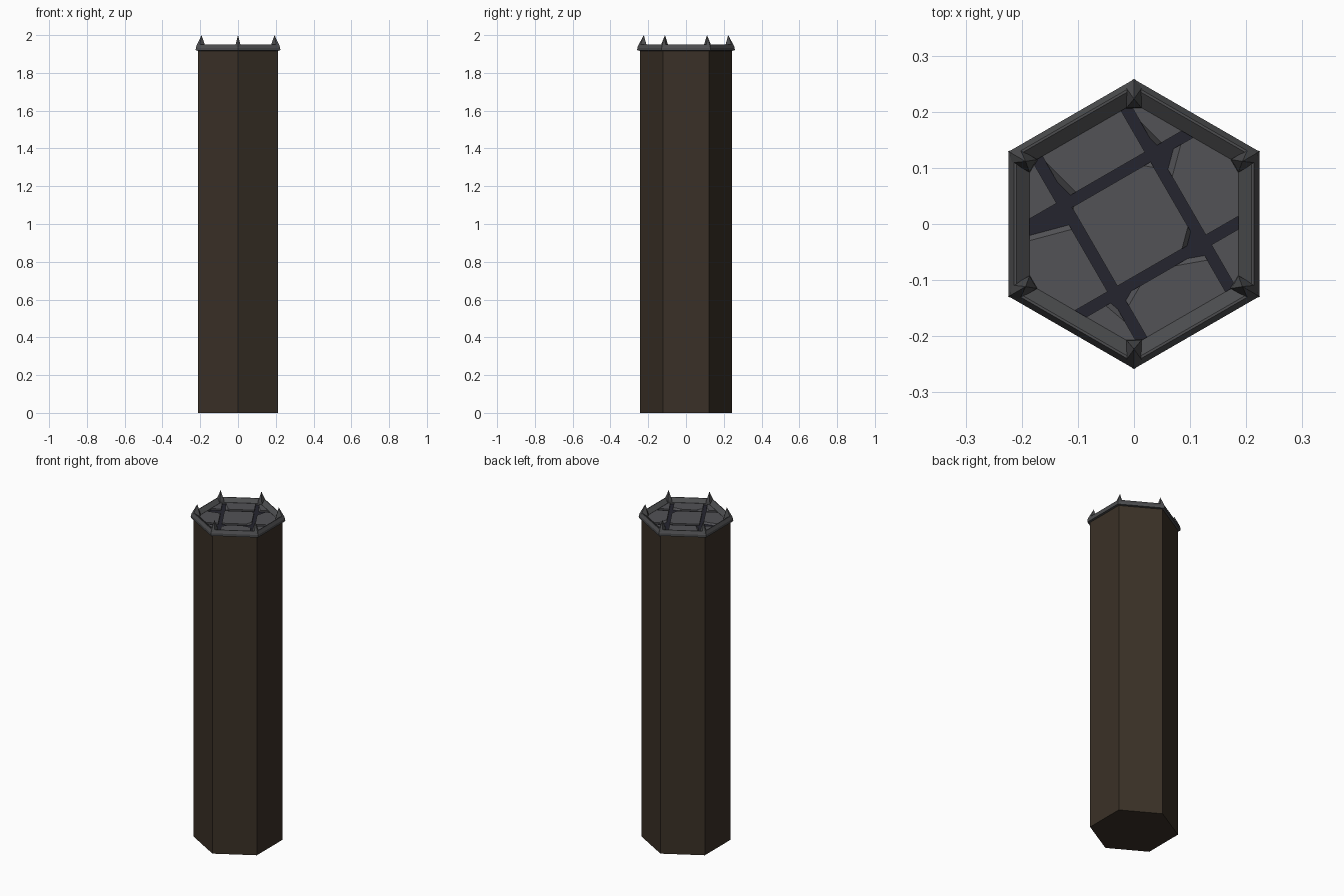
import bpy, bmesh, math
from mathutils import Vector, Matrix

if "Cube" in bpy.data.objects:
    bpy.data.objects.remove(bpy.data.objects["Cube"])


def material(name, rgb):
    m = bpy.data.materials.new(name)
    m.diffuse_color = (*rgb, 1)
    m.use_nodes = True
    m.node_tree.nodes["Principled BSDF"].inputs["Base Color"].default_value = m.diffuse_color
    return m


EARTH = material("dark brown earth", (0.042, 0.030, 0.020))
STONE = material("grey stone", (0.084, 0.084, 0.092))
TRIM = material("iron grey trim", (0.072, 0.073, 0.077))
CRACK = material("blue black crack", (0.018, 0.018, 0.028))


def finish(bm, name, mat):
    bmesh.ops.recalc_face_normals(bm, faces=bm.faces[:])
    me = bpy.data.meshes.new(name)
    bm.to_mesh(me)
    bm.free()
    me.materials.append(mat)
    ob = bpy.data.objects.new(name, me)
    bpy.context.collection.objects.link(ob)
    return ob


def hex_ring(bm, r, z):
    return [bm.verts.new((r * math.cos(math.radians(90 + 60 * k)),
                          r * math.sin(math.radians(90 + 60 * k)), z)) for k in range(6)]


def bridge(bm, a, b):
    for k in range(6):
        j = (k + 1) % 6
        bm.faces.new((a[k], a[j], b[j], b[k]))


def hex_prism(name, r, z0, z1, mat):
    bm = bmesh.new()
    a, b = hex_ring(bm, r, z0), hex_ring(bm, r, z1)
    bridge(bm, a, b)
    bm.faces.new(a)
    bm.faces.new(b)
    return finish(bm, name, mat)


# Column body and the dark floor seen through the cracks
hex_prism("column", 0.243, 0.0, 1.918, EARTH)
hex_prism("crack_floor", 0.222, 1.90, 1.921, CRACK)

# Raised rim with narrow outer bevel and wide inner slope
bm = bmesh.new()
profile = [(0.215, 1.915), (0.258, 1.918), (0.258, 1.933), (0.247, 1.951), (0.242, 1.951), (0.215, 1.931)]
rings = [hex_ring(bm, r, z) for r, z in profile]
for i in range(len(rings)):
    bridge(bm, rings[i], rings[(i + 1) % len(rings)])
finish(bm, "rim", TRIM)

# Corner spikes leaning inwards
for k in range(6):
    bm = bmesh.new()
    base = [(0.259, 0), (0.246, 0.016), (0.206, 0.014), (0.206, -0.014), (0.246, -0.016)]
    low = [bm.verts.new((x, y, 1.922)) for x, y in base]
    mid = [bm.verts.new((0.222 + (x - 0.222) * 0.88, y * 0.9, 1.943)) for x, y in base]
    tip = bm.verts.new((0.223, 0, 2.0))
    bm.faces.new(low)
    for i in range(5):
        j = (i + 1) % 5
        bm.faces.new((low[i], low[j], mid[j], mid[i]))
        bm.faces.new((mid[i], mid[j], tip))
    bm.transform(Matrix.Rotation(math.radians(90 + 60 * k), 4, 'Z'))
    finish(bm, f"spike_{k + 1}", TRIM)


# Paving stones: a tilted 3x3 grid clipped to the hexagon
def slice_off(bm, point, normal):
    res = bmesh.ops.bisect_plane(bm, geom=bm.verts[:] + bm.edges[:] + bm.faces[:],
                                 plane_co=point, plane_no=normal, clear_outer=True)
    edges = [e for e in res["geom_cut"] if isinstance(e, bmesh.types.BMEdge)]
    if len(edges) > 2:
        bmesh.ops.edgeloop_fill(bm, edges=edges)


TOP = 1.93
TILT = Matrix.Rotation(math.radians(30), 4, 'Z')
spans = [(-0.26, -0.101), (-0.081, 0.081), (0.101, 0.26)]
# chips per cell: top-face point x, y and angle in world axes, upward slope
chips = {
    (1, 1): [(0.092, -0.02, -15, 0.8), (-0.018, -0.125, -95, 1.2), (0.028, 0.102, 80, 1.2), (-0.108, 0.028, 165, 1.2)],
    (0, 1): [(-0.135, -0.016, 105, 1.0)],
    (2, 1): [(0.075, 0.110, 165, 1.2)],
    (1, 0): [(0.105, -0.069, 100, 1.0), (-0.015, -0.155, 150, 1.0)],
    (1, 2): [(-0.113, 0.066, 225, 1.2), (0.018, 0.14, 20, 1.0)],
    (2, 2): [(0.036, 0.158, 225, 1.0)],
    (0, 0): [(-0.045, -0.15, 50, 1.0)],
}
for i, (u0, u1) in enumerate(spans):
    for j, (v0, v1) in enumerate(spans):
        bm = bmesh.new()
        bmesh.ops.create_cube(bm, size=1)
        for v in bm.verts:
            v.co = ((u0 + u1) / 2 + v.co.x * (u1 - u0), (v0 + v1) / 2 + v.co.y * (v1 - v0),
                    1.905 if v.co.z < 0 else TOP)
        bm.transform(TILT)
        for k in range(6):
            n = Vector((math.cos(math.radians(60 * k)), math.sin(math.radians(60 * k)), 0))
            slice_off(bm, n * 0.189, n)
        for x, y, ang, up in chips.get((i, j), []):
            a = math.radians(ang)
            slice_off(bm, Vector((x, y, TOP)), Vector((math.cos(a), math.sin(a), up)).normalized())
        if bm.faces:
            finish(bm, f"paving_stone_{i}_{j}", STONE)
        else:
            bm.free()
